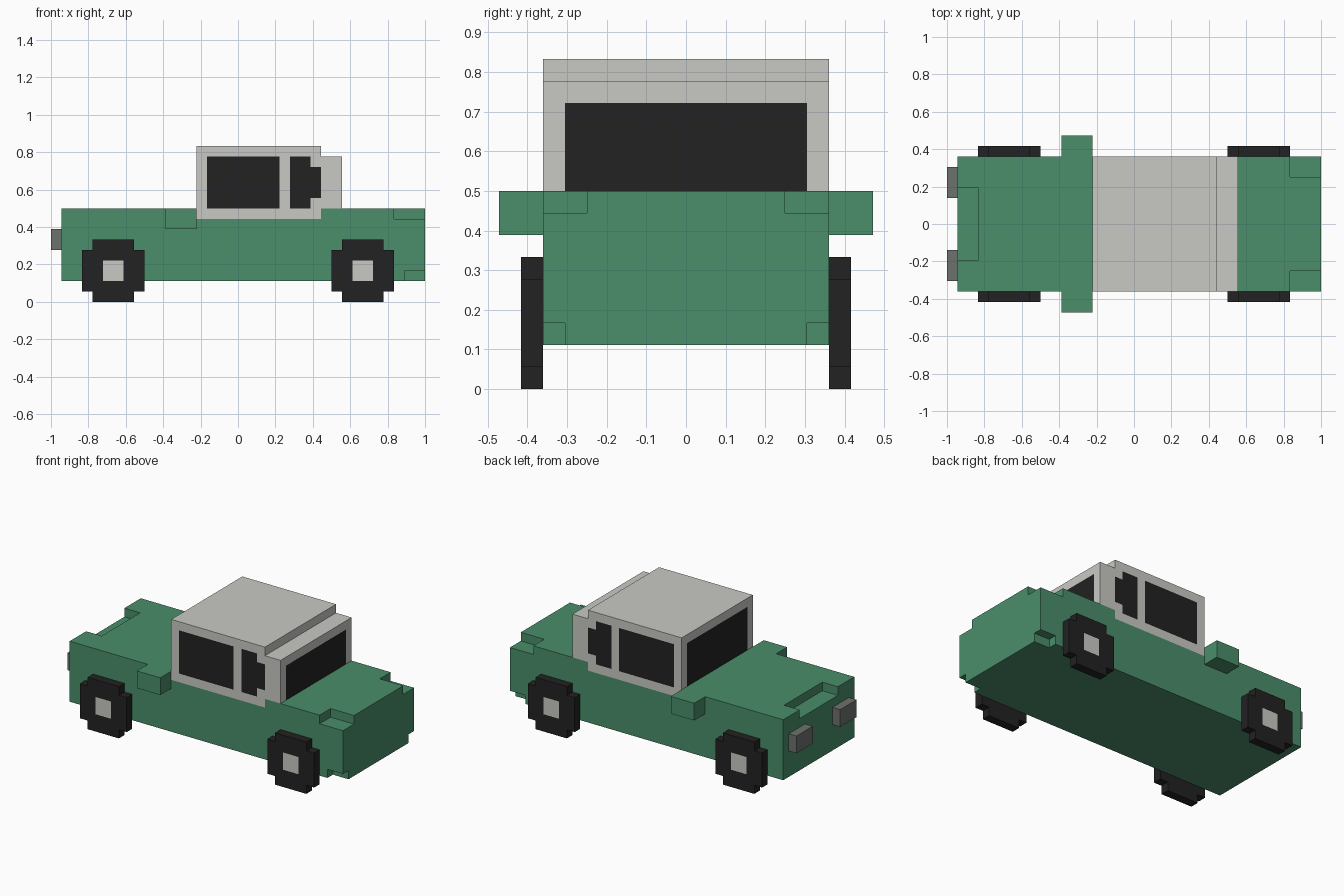
import bpy, bmesh, math
from mathutils import Vector

if "Cube" in bpy.data.objects:
    bpy.data.objects.remove(bpy.data.objects["Cube"])

U = 1 / 18          # size of one block; all boxes below are in block units


def material(name, rgb):
    m = bpy.data.materials.new(name)
    m.diffuse_color = (*rgb, 1)
    m.use_nodes = True
    m.node_tree.nodes["Principled BSDF"].inputs["Base Color"].default_value = m.diffuse_color
    return m


green = material("green paint", (0.069, 0.27, 0.144))
pale = material("pale grey", (0.584, 0.584, 0.558))
black = material("black", (0.016, 0.016, 0.016))
grey = material("lamp grey", (0.15, 0.168, 0.157))


# A box is (x0, x1, y0, y1, z0, z1)
def mirror_y(b):
    return [b, (b[0], b[1], -b[3], -b[2], b[4], b[5])]


def inside(p, boxes, tol=0.0):
    return any(all(b[2 * i] - tol < p[i] < b[2 * i + 1] + tol for i in range(3))
               for b in boxes)


parts = []


def part(name, mat, add, cut=(), paint=(), paint_mat=None):
    parts.append(dict(name=name, mats=[mat] + ([paint_mat] if paint_mat else []),
                      add=list(add), cut=list(cut), paint=list(paint)))


# Body with wing mirrors, bonnet recess, tail notches and cabin seat
part("body", green,
     add=[(-17, 18, -6.5, 6.5, 2, 9), (-7, -4, -8.5, 8.5, 7, 9)],
     cut=[(-17, -15, -3.5, 3.5, 8, 9), (-4, 8, -6.5, 6.5, 8, 9)]
     + mirror_y((15, 18, 4.5, 6.5, 8, 9))
     + mirror_y((16, 18, 5.5, 6.5, 2, 3)))

# Cabin with windows on all four sides
part("cabin", pale,
     add=[(-4, 8, -6.5, 6.5, 8, 15), (8, 10, -6.5, 6.5, 9, 14)],
     paint=[(-4, -4, -5.5, 5.5, 9, 14), (10, 10, -5.5, 5.5, 9, 13)]
     + mirror_y((-3, 4, 6.5, 6.5, 9, 14))
     + mirror_y((5, 7, 6.5, 6.5, 9, 14))
     + mirror_y((7, 8, 6.5, 6.5, 10, 13)),
     paint_mat=black)

# Wheels with square hubs
for end, x in (("front", -12), ("rear", 12)):
    for side, s in (("right", -1), ("left", 1)):
        y0, y1 = sorted((6.5 * s, 7.5 * s))
        part(f"{end}_{side}_wheel", black,
             add=[(x - 3, x + 3, y0, y1, 1, 5), (x - 2, x + 2, y0, y1, 0, 6)],
             paint=[(x - 1, x + 1, 7.5 * s, 7.5 * s, 2, 4)], paint_mat=pale)

# Headlamps
for side, b in zip(("left", "right"), mirror_y((-18, -17, 2.5, 5.5, 5, 7))):
    part(f"{side}_headlamp", grey, add=[b])


def solid(p, prt):
    return inside(p, prt["add"]) and not inside(p, prt["cut"])


# Shared grid of cut lines taken from every box
boxes = [b for p in parts for k in ("add", "cut", "paint") for b in p[k]]
axes = [sorted({v for b in boxes for v in b[2 * i:2 * i + 2]}) for i in range(3)]


def build(prt):
    bm = bmesh.new()
    spans = [list(zip(a, a[1:])) for a in axes]
    for sx in spans[0]:
        for sy in spans[1]:
            for sz in spans[2]:
                cell = (sx, sy, sz)
                mid = Vector([(a + b) / 2 for a, b in cell])
                if not solid(mid, prt):
                    continue
                for ax in range(3):
                    for d in (0, 1):
                        c = mid.copy()
                        c[ax] = cell[ax][d]
                        out = c.copy()
                        out[ax] += 0.05 if d else -0.05
                        # keep only faces open to the air
                        if any(solid(out, q) for q in parts):
                            continue
                        u, v = (ax + 1) % 3, (ax + 2) % 3
                        ring = []
                        for i, j in ((0, 0), (1, 0), (1, 1), (0, 1)):
                            p = c.copy()
                            p[u], p[v] = cell[u][i], cell[v][j]
                            ring.append(bm.verts.new(p * U))
                        f = bm.faces.new(ring if d else ring[::-1])
                        f.material_index = int(inside(c, prt["paint"], 0.01))
    bmesh.ops.remove_doubles(bm, verts=bm.verts, dist=1e-4)
    bmesh.ops.dissolve_limit(bm, angle_limit=math.radians(1), verts=bm.verts,
                             edges=bm.edges, delimit={'MATERIAL'})
    me = bpy.data.meshes.new(prt["name"])
    bm.to_mesh(me)
    bm.free()
    for m in prt["mats"]:
        me.materials.append(m)
    bpy.context.collection.objects.link(bpy.data.objects.new(prt["name"], me))


for prt in parts:
    build(prt)
